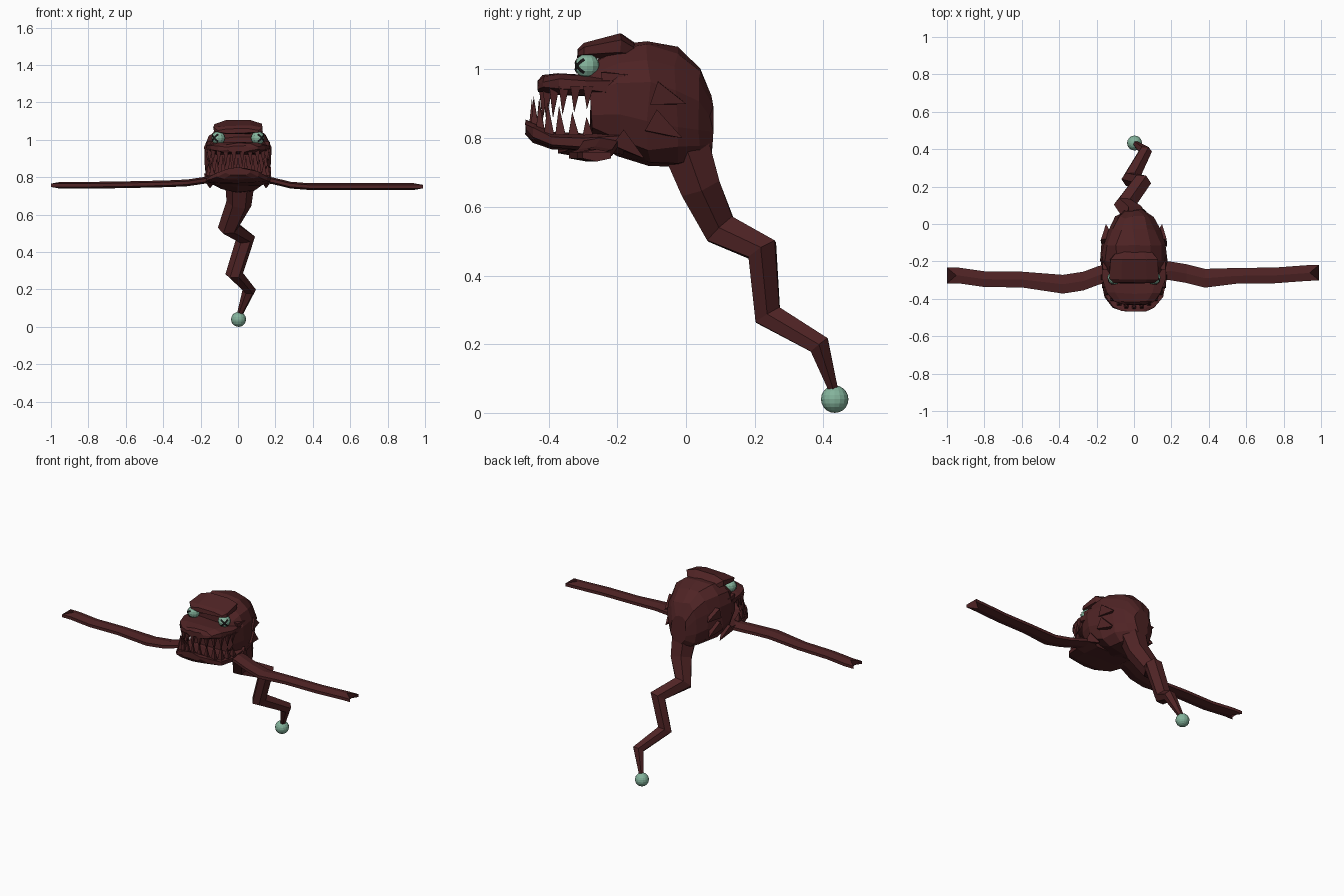
import bpy, bmesh, math, random
from mathutils import Vector

random.seed(4)
if "Cube" in bpy.data.objects:
    bpy.data.objects.remove(bpy.data.objects["Cube"])


def material(name, color):
    m = bpy.data.materials.new(name)
    m.use_nodes = True
    m.diffuse_color = (*color, 1)
    m.node_tree.nodes["Principled BSDF"].inputs["Base Color"].default_value = (*color, 1)
    return m


HIDE = material("dark red hide", (0.078, 0.017, 0.018))
GREEN = material("pale green", (0.23, 0.45, 0.33))
BLACK = material("black", (0.008, 0.008, 0.008))


def finish(name, bm, mat):
    bmesh.ops.recalc_face_normals(bm, faces=bm.faces)
    mesh = bpy.data.meshes.new(name)
    bm.to_mesh(mesh)
    bm.free()
    mesh.materials.append(mat)
    ob = bpy.data.objects.new(name, mesh)
    bpy.context.collection.objects.link(ob)
    return ob


def loft(name, rings, mat=HIDE):
    """Skin a list of equal rings and cap both ends."""
    bm = bmesh.new()
    vs = [[bm.verts.new(p) for p in ring] for ring in rings]
    n = len(vs[0])
    for a, b in zip(vs, vs[1:]):
        for i in range(n):
            j = (i + 1) % n
            bm.faces.new((a[i], a[j], b[j], b[i]))
    bm.faces.new(vs[0])
    bm.faces.new(vs[-1])
    return finish(name, bm, mat)


def section(y, hw, low, high, sides=12, power=2.6, jitter=0.0):
    """Rounded box section facing along y."""
    ring = []
    for i in range(sides):
        a = math.tau * (i + 0.5) / sides
        c, s = math.cos(a), math.sin(a)
        x = hw * math.copysign(abs(c) ** (2 / power), c)
        z = (low + high) / 2 + (high - low) / 2 * math.copysign(abs(s) ** (2 / power), s)
        ring.append(Vector((x, y, z)) + Vector([random.uniform(-jitter, jitter) for _ in "xyz"]))
    return ring


def spike(bm, base, tip, radius):
    """Four sided tooth or spine."""
    base, tip = Vector(base), Vector(tip)
    axis = (tip - base).normalized()
    u = axis.orthogonal().normalized()
    v = axis.cross(u)
    ring = [bm.verts.new(base + radius * (math.cos(k * math.pi / 2) * u + math.sin(k * math.pi / 2) * v))
            for k in range(4)]
    top = bm.verts.new(tip)
    for k in range(4):
        bm.faces.new((ring[k], ring[(k + 1) % 4], top))
    bm.faces.new(ring)


# Head: skull, brow and jaws
skull = [(-.275, .155, .79, 1.02), (-.2, .182, .755, 1.075), (-.11, .172, .715, 1.09),
         (-.03, .14, .72, 1.065), (.035, .1, .73, 1.01), (.072, .05, .76, .925)]
brow = [(-.315, .115, 1.035, 1.058), (-.295, .138, 1.03, 1.078), (-.19, .135, 1.03, 1.105), (-.15, .1, 1.03, 1.075)]
upper = [(-.2, .176, .91, .985), (-.29, .174, .92, .988), (-.37, .15, .925, .988),
         (-.415, .11, .93, .98), (-.43, .06, .935, .97)]
lower = [(-.18, .178, .75, .83), (-.3, .18, .763, .81), (-.39, .16, .768, .82),
         (-.445, .115, .785, .845), (-.468, .065, .81, .85)]
loft("skull", [section(*s, sides=14, jitter=.008) for s in skull])
loft("brow", [section(*s, sides=8, jitter=.003) for s in brow])
loft("upper_jaw", [section(*s, sides=10, jitter=.004) for s in upper])
loft("lower_jaw", [section(*s, sides=10, jitter=.004) for s in lower])


# Teeth set around each jaw, longest at the front
def teeth(name, count, hw, depth, z, direction, front, side):
    bm = bmesh.new()
    for i in range(count):
        a = math.radians(-88 + 176 * i / (count - 1))
        size = side + (front - side) * math.cos(a) * random.uniform(.8, 1.05)
        x, y = hw * math.sin(a), -.28 - depth * math.cos(a)
        spike(bm, (x, y, z), (x * 1.02, y - .004, z + direction * size), .021)
    finish(name, bm, HIDE)


teeth("lower_teeth", 13, .162, .165, .81, 1, .115, .05)
teeth("upper_teeth", 12, .16, .135, .95, -1, .1, .065)

# Ragged spines on the cheeks and behind the eyes
bm = bmesh.new()
for s in (-1, 1):
    spike(bm, (s * .15, -.24, .975), (s * .172, -.17, .985), .025)
    spike(bm, (s * .14, -.09, .93), (s * .15, .0, .90), .05)
    spike(bm, (s * .14, -.1, .85), (s * .15, -.01, .80), .05)
    spike(bm, (s * .15, -.2, .80), (s * .15, -.12, .74), .04)
finish("cheek_spines", bm, HIDE)


# Eyes with a crossed mark
def ball(name, centre, radius, segments, rings):
    bm = bmesh.new()
    bmesh.ops.create_uvsphere(bm, u_segments=segments, v_segments=rings, radius=radius)
    bmesh.ops.translate(bm, verts=bm.verts, vec=centre)
    return finish(name, bm, GREEN)


for label, s in (("right", -1), ("left", 1)):
    centre = Vector((s * .106, -.288, 1.01))
    ball(label + "_eye", centre, .036, 12, 8)
    out = Vector((s * .6, -.8, 0)).normalized()
    across = out.cross(Vector((0, 0, 1)))
    bm = bmesh.new()
    for tilt in (-1, 1):
        along = (across + Vector((0, 0, tilt))).normalized()
        wide = out.cross(along)
        strip = []
        for k in range(7):
            a = math.radians(-48 + 16 * k)
            spot = centre + .0375 * (math.cos(a) * out + math.sin(a) * along)
            strip.append([bm.verts.new(spot + w * .0055 * wide) for w in (-1, 1)])
        for p, q in zip(strip, strip[1:]):
            bm.faces.new((p[0], p[1], q[1], q[0]))
    finish(label + "_eye_cross", bm, BLACK)

# Long flat feelers with forked ends
feelers = {
    "left_feeler": [(.13, -.25, .79), (.19, -.25, .78), (.28, -.265, .758), (.38, -.29, .75), (.55, -.277, .75),
                    (.75, -.275, .75), (.93, -.262, .75), (.99, -.26, .75)],
    "right_feeler": [(-.13, -.26, .79), (-.19, -.275, .782), (-.27, -.305, .77), (-.38, -.322, .765), (-.6, -.297, .76),
                     (-.8, -.295, .757), (-.94, -.275, .757), (-1, -.275, .757)],
}
for name, path in feelers.items():
    rings = []
    for i, (x, y, z) in enumerate(path):
        hw = .05 if i < 4 else .042
        ht = .018
        notch = math.copysign(.05, x) if i == len(path) - 1 else 0
        rings.append([(x, y - hw, z - ht * .5), (x - notch, y, z - ht), (x, y + hw, z - ht * .5),
                      (x, y + hw, z + ht * .5), (x - notch, y, z + ht), (x, y - hw, z + ht * .5)])
    loft(name, rings)

# Crooked tail ending in a ball
tail = [(0, -.03, .85, .085), (.01, .005, .76, .078), (.005, .04, .66, .068), (-.05, .1, .535, .058),
        (.04, .222, .475, .052), (-.02, .238, .285, .047), (.06, .388, .198, .036), (.005, .433, .055, .014)]
points = [Vector(p[:3]) for p in tail]
rings = []
for i, p in enumerate(points):
    before = (p - points[i - 1]).normalized() if i else Vector()
    after = (points[i + 1] - p).normalized() if i < len(points) - 1 else Vector()
    t = (before + after).normalized()
    u = (Vector((1, 0, 0)) - t * t.x).normalized()
    v = t.cross(u)
    rings.append([p + tail[i][3] * (math.cos(k * math.tau / 6) * u + math.sin(k * math.tau / 6) * v)
                  for k in range(6)])
loft("tail", rings)
ball("tail_ball", (.003, .433, .04), .04, 16, 10)
